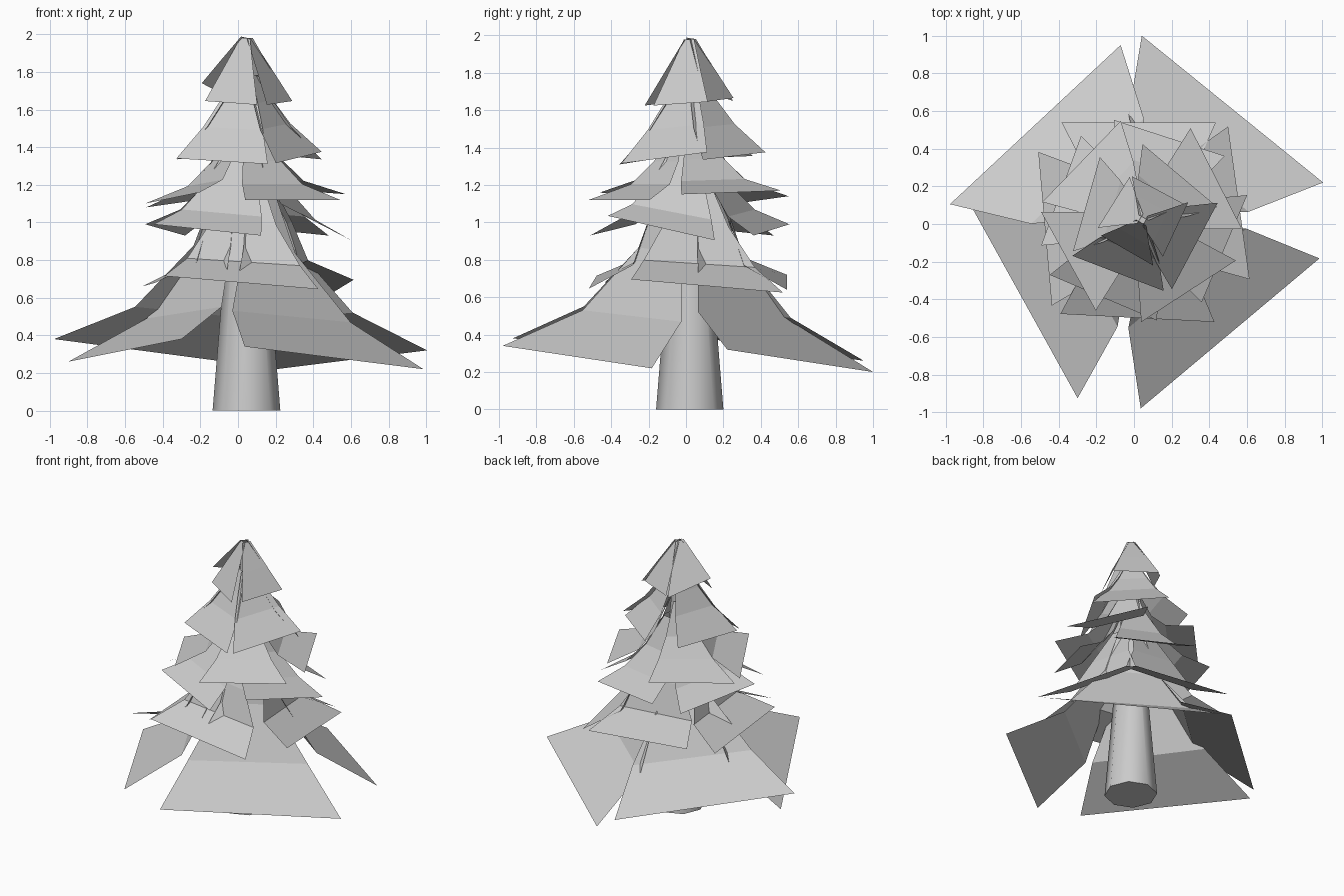
import bpy
import bmesh
from math import radians, cos, sin
from mathutils import Vector, Matrix

cube = bpy.data.objects.get("Cube")
if cube:
    bpy.data.objects.remove(cube)

AXIS = Vector((0.045, 0.02, 0))


def make_material(name, colour):
    mat = bpy.data.materials.new(name)
    mat.use_nodes = True
    mat.diffuse_color = colour
    mat.node_tree.nodes["Principled BSDF"].inputs["Base Color"].default_value = colour
    return mat


grey = make_material("pale grey", (0.6, 0.6, 0.6, 1))


def finish(bm, name):
    mesh = bpy.data.meshes.new(name)
    bm.to_mesh(mesh)
    bm.free()
    mesh.materials.append(grey)
    obj = bpy.data.objects.new(name, mesh)
    bpy.context.collection.objects.link(obj)
    return obj


# Trunk: tapered eight-sided post, smooth around its sides
bm = bmesh.new()
bmesh.ops.create_cone(bm, cap_ends=True, segments=8, radius1=0.18, radius2=0.02,
                      depth=1.97, matrix=Matrix.Translation(AXIS + Vector((0, 0, 0.985))))
trunk = finish(bm, "trunk")
bpy.ops.object.select_all(action="DESELECT")
bpy.context.view_layer.objects.active = trunk
trunk.select_set(True)
bpy.ops.object.shade_smooth_by_angle(angle=radians(50))


def add_bough(bm, profile, heading, tilt, slide, rise):
    """Bent sheet that hangs from the trunk; its tip is tilted, slid sideways and raised."""
    out = Vector((cos(radians(heading)), sin(radians(heading)), 0))
    side = Vector((-out.y, out.x, 0))
    up = Vector((0, 0, 1))
    tip_reach = profile[-1][0]
    previous = None
    for reach, half, z in profile:
        share = reach / tip_reach
        middle = AXIS + out * reach + side * slide * share + up * (z + rise * share)
        across = side * half + up * tilt * share
        row = [bm.verts.new(middle - across), bm.verts.new(middle + across)]
        if previous:
            bm.faces.new((previous[0], row[0], row[1], previous[1]))
        previous = row


def add_tier(name, profile, boughs):
    """profile: rows of (reach, half width, height) from trunk to tip;
    boughs: (heading, tilt, slide, rise) of each sheet."""
    bm = bmesh.new()
    for bough in boughs:
        add_bough(bm, profile, *bough)
    finish(bm, name)


add_tier("lowest_boughs",
         [(0.13, 0.1, 1.15), (0.2, 0.18, 0.85), (0.39, 0.41, 0.5), (0.76, 0.62, 0.28)],
         [(-50, -0.06, -0.03, 0), (51, -0.06, 0, -0.02),
          (133, 0.06, 0.07, 0.04), (209, 0.06, 0.04, 0.04)])

add_tier("low_boughs",
         [(0.1, 0.08, 1.25), (0.22, 0.17, 1.0), (0.29, 0.3, 0.79), (0.52, 0.41, 0.68)],
         [(-93, -0.035, 0, 0), (8, -0.035, 0.02, -0.02),
          (90, 0.04, 0.02, 0), (185, 0.01, 0, -0.01)])

add_tier("lower_middle_boughs",
         [(0.08, 0.06, 1.42), (0.17, 0.15, 1.2), (0.29, 0.23, 1.05), (0.46, 0.31, 0.96)],
         [(247, -0.03, -0.03, 0), (-23, -0.065, 0.03, 0.01),
          (72, 0.03, 0, 0), (160, 0.03, 0, 0)])

add_tier("upper_middle_boughs",
         [(0.06, 0.05, 1.55), (0.15, 0.12, 1.33), (0.25, 0.19, 1.21), (0.45, 0.3, 1.13)],
         [(-57, 0, 0, -0.01), (27, 0.01, 0.02, 0.03),
          (136, -0.03, 0, -0.02), (209, 0.03, 0, 0)])

add_tier("high_boughs",
         [(0.04, 0.05, 1.78), (0.1, 0.11, 1.64), (0.17, 0.17, 1.51), (0.31, 0.26, 1.345)],
         [(249, -0.015, -0.02, -0.02), (-28, 0.03, 0.01, 0),
          (50, 0.02, 0, 0.01), (164, -0.01, 0, 0)])

add_tier("top_boughs",
         [(0.015, 0.03, 1.98), (0.1, 0.095, 1.81), (0.18, 0.16, 1.645)],
         [(240, -0.01, 0.01, -0.01), (-25, 0.01, 0.03, -0.01),
          (62, 0.01, 0, 0.01), (148, 0.045, 0, 0.05)])
